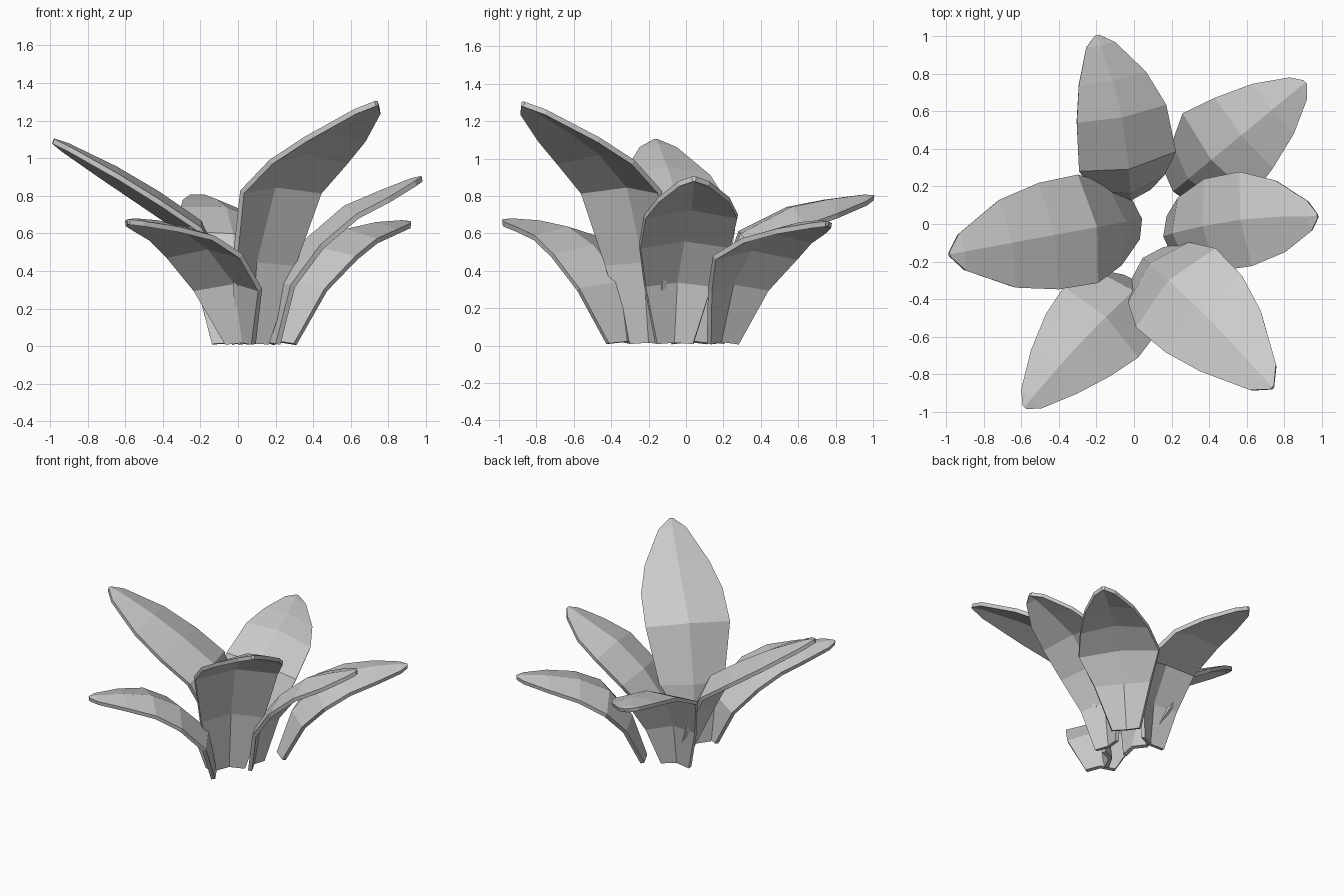
import bpy, math
from mathutils import Vector

cube = bpy.data.objects.get("Cube")
if cube:
    bpy.data.objects.remove(cube, do_unlink=True)

# One plain grey for the whole plant
grey = bpy.data.materials.new("leaf_grey")
grey.use_nodes = True
colour = (0.6, 0.6, 0.6, 1)
grey.diffuse_color = colour
grey.node_tree.nodes["Principled BSDF"].inputs["Base Color"].default_value = colour

RIDGE = 0.22       # midrib height relative to half width
STEM_RIDGE = 0.32  # deeper fold near the ground
THICKNESS = 0.028


def leaf(name, base, angle, reach, heights, widths, roll=0.0, sway=0.0):
    """Folded leaf: rows of left edge, midrib, right edge along an arching path."""
    a = math.radians(angle)
    out = Vector((math.cos(a), math.sin(a), 0))
    side = Vector((-out.y, out.x, 0))
    up = Vector((0, 0, 1))
    origin = Vector((base[0], base[1], 0))

    # Narrow the end with one extra row just before the tip
    rows = list(zip(reach, heights, widths))
    last, tip = rows[-2], rows[-1]
    blunt = [p + (q - p) * 0.78 for p, q in zip(last, tip)]
    rows.insert(-1, (blunt[0], blunt[1], last[2] * 0.42))

    verts, faces = [], []
    for i, (d, z, w) in enumerate(rows):
        before, after = rows[max(i - 1, 0)], rows[min(i + 1, len(rows) - 1)]
        tangent = Vector((after[0] - before[0], after[1] - before[1])).normalized()
        normal = out * -tangent.y + up * tangent.x
        bend = sway * math.sin(math.pi * d / tip[0])
        centre = origin + out * d + side * bend + up * z
        tilt = up * (roll * w * min(z / 0.5, 1))
        fold = STEM_RIDGE if i < 2 else RIDGE
        verts += [centre + side * w + tilt,
                  centre + normal * (fold * w),
                  centre - side * w - tilt]
    for r in range(len(rows) - 1):
        for c in range(2):
            k = r * 3 + c
            faces.append((k, k + 3, k + 4, k + 1))

    mesh = bpy.data.meshes.new(name)
    mesh.from_pydata(verts, [], faces)
    mesh.materials.append(grey)
    ob = bpy.data.objects.new(name, mesh)
    bpy.context.collection.objects.link(ob)
    solid = ob.modifiers.new("thickness", "SOLIDIFY")
    solid.thickness = THICKNESS
    solid.offset = 0
    return ob


# Low arching leaves
leaf("front_right_leaf", (0.01, -0.35), 226.5, (0, .09, .26, .43, .62, .86),
     (.01, .3, .48, .575, .62, .66), (.1, .24, .27, .235, .165, .01), sway=-0.02)
leaf("back_left_leaf", (0.24, 0.2), 39.5, (0, .13, .27, .45, .65, .87),
     (.01, .3, .47, .56, .61, .65), (.1, .2, .285, .24, .17, .01))
leaf("back_leaf", (-0.03, 0.17), 101.5, (0, .06, .17, .42, .61, .85),
     (.01, .3, .55, .68, .73, .79), (.11, .19, .26, .24, .18, .01),
     roll=0.2, sway=-0.045)

# Middle leaf
leaf("left_leaf", (0.2, -0.06), 7.5, (0, .07, .22, .41, .59, .785),
     (.01, .32, .53, .69, .78, .89), (.1, .18, .245, .25, .19, .01), sway=0.035)

# Tall rising leaves
leaf("right_leaf", (0.0, 0.02), 190.5, (0, .12, .26, .47, .69, 1.0),
     (.01, .32, .62, .76, .9, 1.09), (.1, .22, .29, .285, .235, .01))
leaf("front_left_leaf", (0.08, -0.215), 315, (0, .08, .2, .4, .6, .93),
     (.01, .43, .82, .98, 1.1, 1.29), (.11, .225, .295, .285, .225, .01), sway=0.02)
